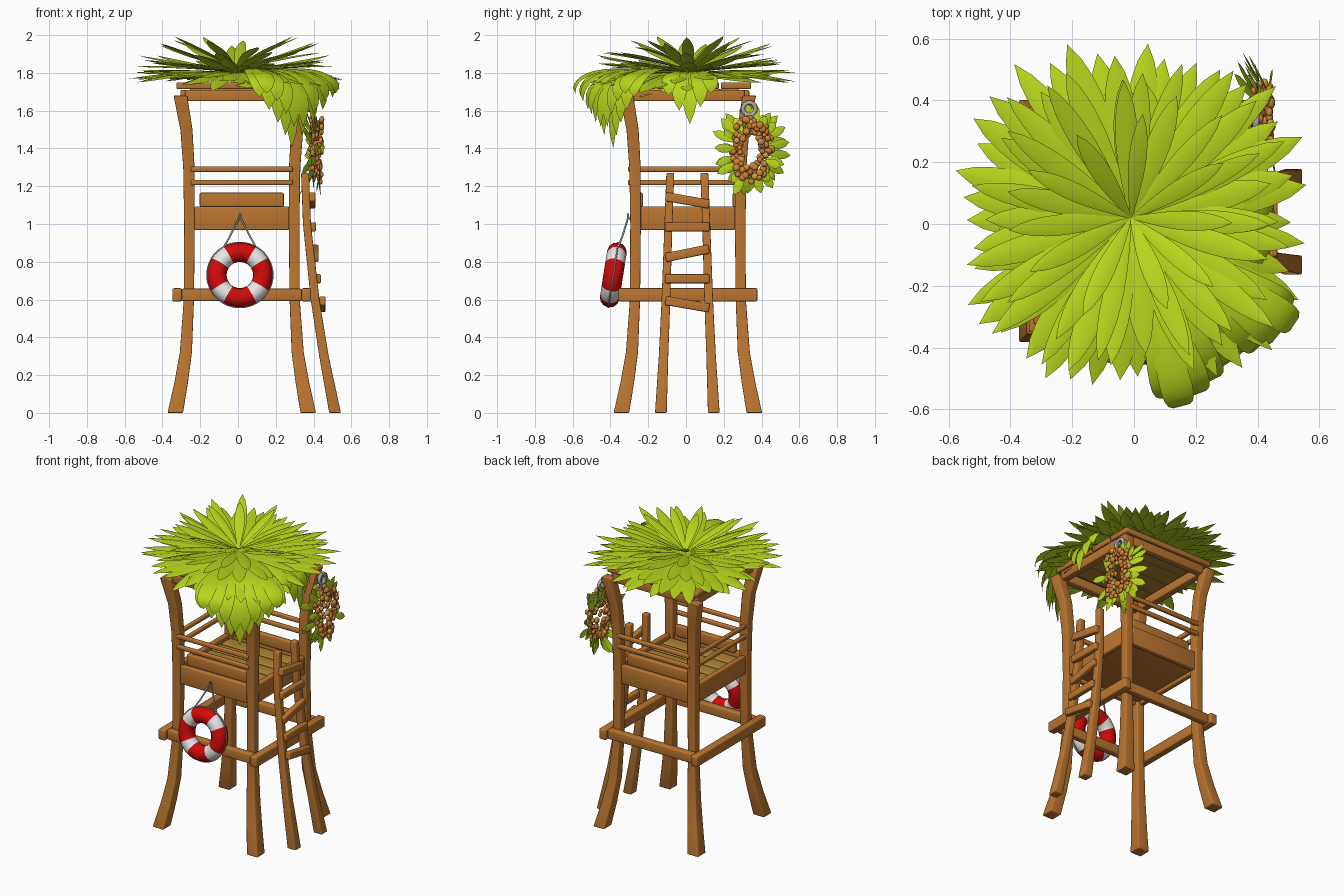
import bpy, bmesh, math, random
from mathutils import Vector, Matrix

random.seed(4)
old = bpy.data.objects.get("Cube")
if old:
    bpy.data.objects.remove(old)
CX, CY = 0.02, 0.01          # middle of the timber frame


def material(name, rgb):
    m = bpy.data.materials.new(name)
    m.use_nodes = True
    m.diffuse_color = (*rgb, 1)
    m.node_tree.nodes["Principled BSDF"].inputs["Base Color"].default_value = (*rgb, 1)
    return m


WOOD = material("brown wood", (0.5, 0.18, 0.03))
PLANK = material("golden plank", (0.42, 0.23, 0.035))
LEAF = material("lime leaf", (0.48, 0.67, 0.012))
RED = material("red", (0.64, 0.003, 0.003))
WHITE = material("white", (0.8, 0.8, 0.8))
ROPE = material("grey rope", (0.42, 0.42, 0.44))
BLOSSOM = material("orange blossom", (0.64, 0.22, 0.04))
GOLD = material("golden blossom", (0.66, 0.34, 0.05))


def finish(name, bm, mats, bevel=0, fix=True):
    if fix:
        bmesh.ops.recalc_face_normals(bm, faces=bm.faces)
    if bevel:
        edges = [e for e in bm.edges if e.calc_face_angle(0) > 1]
        bmesh.ops.bevel(bm, geom=edges, offset=bevel, segments=3, profile=0.5, affect='EDGES')
    me = bpy.data.meshes.new(name)
    bm.to_mesh(me)
    bm.free()
    for m in mats:
        me.materials.append(m)
    ob = bpy.data.objects.new(name, me)
    bpy.context.collection.objects.link(ob)
    for o in bpy.context.selected_objects:
        o.select_set(False)
    ob.select_set(True)
    bpy.context.view_layer.objects.active = ob
    bpy.ops.object.shade_smooth_by_angle(angle=math.radians(40))
    return ob


def box(name, loc, size, mat=WOOD, tilt=0, bevel=0.008):
    bm = bmesh.new()
    bmesh.ops.create_cube(bm, size=1, matrix=Matrix.Diagonal((*size, 1)))
    ob = finish(name, bm, [mat], bevel)
    ob.location, ob.rotation_euler.x = loc, tilt
    return ob


def post(name, sections):
    """Loft squares given as (x, y, z, half width)."""
    bm = bmesh.new()
    rings = [[bm.verts.new((x + a * h, y + b * h, z)) for a, b in ((-1, -1), (1, -1), (1, 1), (-1, 1))]
             for x, y, z, h in sections]
    for lo, hi in zip(rings, rings[1:]):
        for i in range(4):
            bm.faces.new((lo[i], lo[i - 1], hi[i - 1], hi[i]))
    bm.faces.new(rings[0])
    bm.faces.new(rings[-1])
    return finish(name, bm, [WOOD], 0.006)


def torus(name, loc, major, minor, rot, mats, segs=48):
    bpy.ops.mesh.primitive_torus_add(major_radius=major, minor_radius=minor, major_segments=segs,
                                     minor_segments=12, location=loc, rotation=rot)
    ob = bpy.context.object
    ob.name = name
    for m in mats:
        ob.data.materials.append(m)
    bpy.ops.object.shade_smooth()
    return ob


def cord(name, points, radius):
    cu = bpy.data.curves.new(name, 'CURVE')
    cu.dimensions, cu.bevel_depth, cu.bevel_resolution = '3D', radius, 2
    sp = cu.splines.new('POLY')
    sp.points.add(len(points) - 1)
    for p, co in zip(sp.points, points):
        p.co = (*co, 1)
    cu.materials.append(ROPE)
    bpy.context.collection.objects.link(bpy.data.objects.new(name, cu))


def add_leaf(bm, path, side, up, width):
    """Pointed blade along a path, widest past the middle, with a raised midrib."""
    n = len(path) - 1
    rows = []
    for i, p in enumerate(path):
        t = i / n
        w = width * 0.5 * (0.12 * (1 - t) + math.sin(math.pi * t ** 1.35) ** 0.7 if 0 < t < 1 else 0.1 * (1 - t))
        rows.append([bm.verts.new(p - side * w - up * w * 0.25), bm.verts.new(p),
                     bm.verts.new(p + side * w - up * w * 0.25)])
    for a, b in zip(rows, rows[1:]):
        for k in (0, 1):
            bm.faces.new((a[k], b[k], b[k + 1], a[k + 1]))


def roof_leaf(bm, az, profile, width):
    """Leaf over a quadratic bend through three (radius, height) points."""
    d = Vector((math.cos(az), math.sin(az), 0))
    path = []
    for i in range(11):
        t = i / 10
        r, z = (a * (1 - t) ** 2 + 2 * b * t * (1 - t) + c * t * t for a, b, c in zip(*profile))
        path.append(Vector((-0.01, 0.02, z)) + d * r)
    add_leaf(bm, path, Vector((d.y, -d.x, 0)), Vector((0, 0, 1)), width)


# Legs, flared at the foot and at the top
LEG = ((0, .352, .041), (.16, .321, .036), (.32, .296, .032), (.6, .28, .027), (1, .277, .028),
       (1.3, .28, .03), (1.5, .293, .032), (1.68, .325, .036))
for sx, sn in ((-1, "right"), (1, "left")):
    for sy, fn in ((-1, "front"), (1, "back")):
        post(f"{fn}_{sn}_leg", [(CX + sx * o, CY + sy * o, z, h) for z, o, h in LEG])

# Lower braces, deck skirt and roof frame on each side
for s, fb, lr in ((-1, "front", "right"), (1, "back", "left")):
    box(f"{fb}_brace", (CX, CY + s * .323, .625), (.635, .045, .065))
    box(f"{lr}_brace", (CX + s * .342, CY, .625), (.05, .735, .07))
    box(f"{fb}_skirt", (CX, CY + s * .282, 1.03), (.5, .035, .125))
    box(f"{lr}_skirt", (CX + s * .282, CY, 1.03), (.035, .5, .125))
    box(f"{fb}_upper_board", (CX, CY + s * .255, 1.128), (.445, .035, .075))
    box(f"{fb}_roof_beam", (CX, CY + s * .3, 1.68), (.6, .05, .06))
    box(f"{lr}_roof_beam", (CX + s * .3, CY, 1.68), (.05, .6, .06))

# Hand rails, leaving the ladder side open
for z in (1.22, 1.29):
    for s, fb in ((-1, "front"), (1, "back")):
        box(f"{fb}_rail", (CX, CY + s * .305, z), (.54, .025, .028))
    box("right_rail", (CX - .29, CY, z), (.025, .54, .028))

# Deck and roof planks
box("floor_base", (CX, CY, 1.0), (.53, .53, .03))
for i in range(5):
    box("deck_plank", (CX, CY + (i - 2) * .104, 1.04), (.53, .097, .05), PLANK)
for i in range(4):
    y = CY + (i - 1.5) * .17
    box("roof_plank", (CX - .008, y, 1.732), (.675, .16, .036))
    box("roof_plank_underside", (CX, CY + (i - 1.5) * .137, 1.71), (.55, .132, .008), PLANK, bevel=0)

# Ladder
LADDER = ((0, .514, .14, .031), (.3, .455, .126, .025), (.6, .408, .113, .023),
          (1, .365, .1, .021), (1.27, .355, .09, .021))
for s, n in ((-1, "front"), (1, "back")):
    post(f"{n}_ladder_rail", [(x, .007 + s * y, z, h) for z, x, y, h in LADDER])
for z, x, tilt in ((1.125, .392, -.17), (.985, .396, 0), (.845, .408, .2), (.71, .422, 0), (.575, .446, -.17)):
    box("ladder_rung", (x, .007, z), (.036, .235, .048), tilt=tilt)

# Life ring with white bands, rim cord and hanging cord
TILT = math.radians(81)
ring = torus("life_ring", (.01, -.385, .73), .122, .052, (TILT, 0, 0), [RED, WHITE])
for p in ring.data.polygons:
    a = math.degrees(math.atan2(p.center.y, p.center.x)) % 90
    p.material_index = int(abs(a - 45) < 15)
torus("rim_cord", (.01, -.385, .73), .174, .004, (TILT, 0, 0), [ROPE])
for s in (-1, 1):
    cord("hanging_cord", [(.01, -.305, 1.04), (.01 + s * .05, -.335, .94), (.01 + s * .1, -.37, .85)], .005)
cord("cord_hook", [(.01, -.28, 1.03), (.01, -.305, 1.03), (.01, -.308, 1.055)], .006)

# Palm thatch tiers: count, reach range, base, bend and tip heights, leaf width
bm = bmesh.new()
TIERS = ((18, .42, .47, 1.8, 1.81, 1.77, .15), (42, .52, .59, 1.8, 1.82, 1.78, .1),
         (26, .46, .55, 1.8, 1.85, 1.86, .08), (15, .4, .48, 1.81, 1.89, 1.93, .068),
         (9, .28, .36, 1.82, 1.93, 1.965, .06))
for tier, (count, r0, r1, z0, z1, z2, width) in enumerate(TIERS):
    for i in range(count):
        az = 2 * math.pi * (i + random.uniform(-.3, .3)) / count
        sag = max(0, math.cos(az + math.radians(50))) * (.07 if tier < 2 else 0)
        reach = random.uniform(r0, r1) * (.93 + .15 * abs(math.sin(2 * az)))
        tip = z2 - sag + random.uniform(-.035, .035)
        roof_leaf(bm, az, ((0, z0), (reach * .5, z1), (reach, tip)), width * random.uniform(.9, 1.1))
# Overhanging fronds at the front left corner and over the ladder
for i in range(17):
    off = abs(i - 8)
    reach = .5 + .011 * off + .05 * (i % 2)
    tip = min(1.69, 1.4 + off * .034 + .08 * (i % 2))
    roof_leaf(bm, math.radians(-54 + (i - 8) * 3), ((.12, 1.81), (reach + .05, 1.87), (reach, tip)), .1)
for deg, tip in ((-14, 1.68), (-7, 1.6), (0, 1.53), (7, 1.62), (14, 1.69)):
    roof_leaf(bm, math.radians(deg), ((.12, 1.8), (.5, 1.85), (.46, tip)), .085)
finish("palm_thatch", bm, [LEAF], fix=False)

# Wreath on the back left leg: leaves then blossoms around an oval
WX, WY, WZ = .405, .345, 1.385
bm = bmesh.new()
for i in range(46):
    a = 2 * math.pi * i / 46 + random.uniform(-.15, .15)
    d = Vector((random.uniform(-.45, .45), math.cos(a), math.sin(a))).normalized()
    base = Vector((WX + random.uniform(-.03, .03), WY + .08 * math.cos(a), WZ + .12 * math.sin(a)))
    length = random.uniform(.08, .145)
    side = d.cross(Vector((1, 0, 0))).normalized()
    path = [base + d * length * k / 5 - Vector((.02 * (k / 5) ** 2, 0, 0)) for k in range(6)]
    add_leaf(bm, path, side, Vector((1, 0, 0)), .046)
finish("wreath_leaves", bm, [LEAF], fix=False)
bm = bmesh.new()
for i in range(125):
    a = 2 * math.pi * i / 125 * 3
    k = random.uniform(.6, 1.25)
    at = Vector((WX + random.uniform(-.02, .04), WY + .09 * k * math.cos(a), WZ + .01 + .14 * k * math.sin(a)))
    made = bmesh.ops.create_icosphere(bm, subdivisions=2, radius=random.uniform(.014, .021),
                                      matrix=Matrix.Translation(at) @ Matrix.Diagonal((.7, 1, 1, 1)))
    for f in {f for v in made["verts"] for f in v.link_faces}:
        f.material_index = int(i % 4 == 0)
finish("wreath_blossoms", bm, [BLOSSOM, GOLD])

# Metal hanger for the wreath
SIDE = (0, math.pi / 2, 0)
torus("hanger_ring", (.395, .335, 1.61), .033, .011, SIDE, [ROPE], 24)
cord("hanger_pin", [(.33, .335, 1.61), (.405, .335, 1.61)], .018)
for dy in (-.018, .018):
    cord("hanger_strap", [(.4, .335 + dy, 1.585), (.405, .335 + dy * 1.4, 1.5)], .007)
